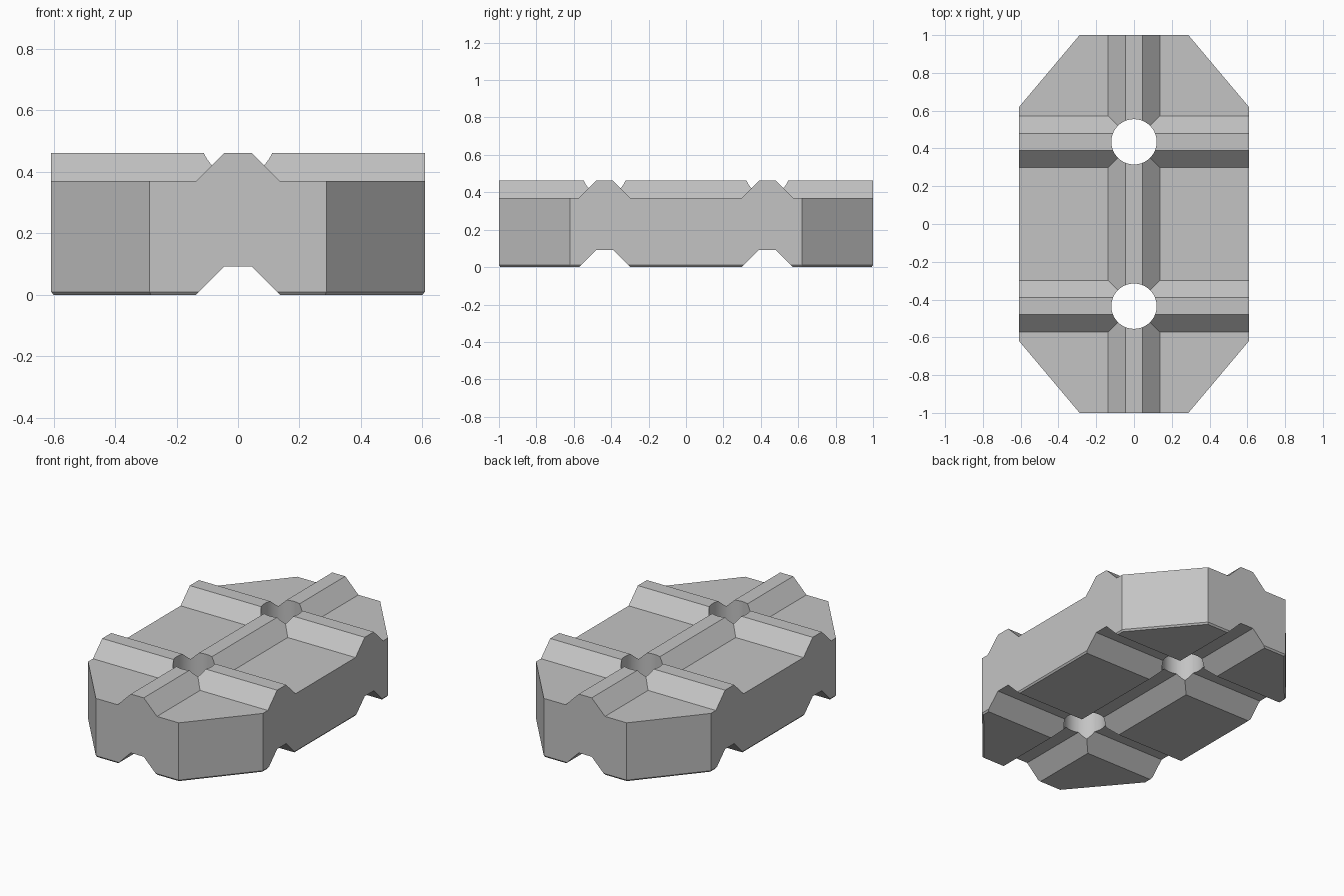
import bpy
import bmesh
from math import pi
from mathutils import Matrix, Vector

cube = bpy.data.objects.get("Cube")
if cube:
    bpy.data.objects.remove(cube, do_unlink=True)

HALF_X, HALF_Y = 0.608, 1.0
CORNER_X, CORNER_Y = 0.288, 0.62
DECK, CREST = 0.37, 0.462
CROSS_Y = (-0.435, 0.435)

stone = bpy.data.materials.new("light grey stone")
stone.use_nodes = True
stone.diffuse_color = (0.55, 0.55, 0.55, 1)
stone.node_tree.nodes["Principled BSDF"].inputs["Base Color"].default_value = stone.diffuse_color


def finish(name, bm):
    bmesh.ops.recalc_face_normals(bm, faces=bm.faces)
    mesh = bpy.data.meshes.new(name)
    bm.to_mesh(mesh)
    bm.free()
    mesh.materials.append(stone)
    ob = bpy.data.objects.new(name, mesh)
    bpy.context.collection.objects.link(ob)
    return ob


def loft(name, rings):
    """Closed solid through a list of matching vertex rings."""
    bm = bmesh.new()
    rows = [[bm.verts.new(p) for p in ring] for ring in rings]
    n = len(rows[0])
    for a, b in zip(rows, rows[1:]):
        for i in range(n):
            j = (i + 1) % n
            bm.faces.new((a[i], a[j], b[j], b[i]))
    bm.faces.new(rows[0][::-1])
    bm.faces.new(rows[-1])
    return finish(name, bm)


def bar(name, along_x, offset, top, depth):
    """Long bar with a trapezoid section and 45 degree flanks."""
    low = 0.045 + depth
    section = [(-low, top - depth), (low, top - depth), (0.045, top), (-0.045, top)]
    if along_x:
        rings = [[(x, offset + u, z) for u, z in section] for x in (-1.5, 1.5)]
    else:
        rings = [[(u, y, z) for u, z in section] for y in (-1.5, 1.5)]
    return loft(name, rings)


def combine(body, tool, operation):
    mod = body.modifiers.new(operation.title(), 'BOOLEAN')
    mod.operation = operation
    mod.solver = 'EXACT'
    mod.object = tool
    bpy.context.view_layer.objects.active = body
    bpy.ops.object.modifier_apply(modifier=mod.name)
    bpy.data.objects.remove(tool, do_unlink=True)


# Oversized slab that sets the deck height
def rectangle(z):
    return [(x, y, z) for x, y in ((-1.2, -1.3), (1.2, -1.3), (1.2, 1.3), (-1.2, 1.3))]


block = loft("paving_block", [rectangle(-0.1), rectangle(DECK)])

# Raised ridges on the deck
combine(block, bar("long_ridge", False, 0, CREST, 0.2), 'UNION')
for y in CROSS_Y:
    combine(block, bar("cross_ridge", True, y, CREST, 0.2), 'UNION')


# Eight-sided outline with a thin chamfer at the foot
def outline(z, inset=0):
    hx, hy = HALF_X - inset, HALF_Y - inset
    cx, cy = CORNER_X - inset / 2, CORNER_Y - inset / 2
    return [(cx, -hy, z), (hx, -cy, z), (hx, cy, z), (cx, hy, z),
            (-cx, hy, z), (-hx, cy, z), (-hx, -cy, z), (-cx, -hy, z)]


combine(block, loft("outline", [outline(0, 0.008), outline(0.01), outline(0.7)]), 'INTERSECT')

# Matching grooves underneath
combine(block, bar("long_groove", False, 0, CREST - DECK, 0.2), 'DIFFERENCE')
for y in CROSS_Y:
    combine(block, bar("cross_groove", True, y, CREST - DECK, 0.2), 'DIFFERENCE')

# Round through-holes where the ridges cross
for y in CROSS_Y:
    bm = bmesh.new()
    bmesh.ops.create_cone(bm, cap_ends=True, segments=64, radius1=0.12, radius2=0.12,
                          depth=2, matrix=Matrix.Translation(Vector((0, y, 0.2))))
    combine(block, finish("hole", bm), 'DIFFERENCE')

# Smooth hole walls, crisp edges elsewhere
bpy.ops.object.select_all(action='DESELECT')
block.select_set(True)
bpy.context.view_layer.objects.active = block
bpy.ops.object.shade_smooth_by_angle(angle=pi / 9)
